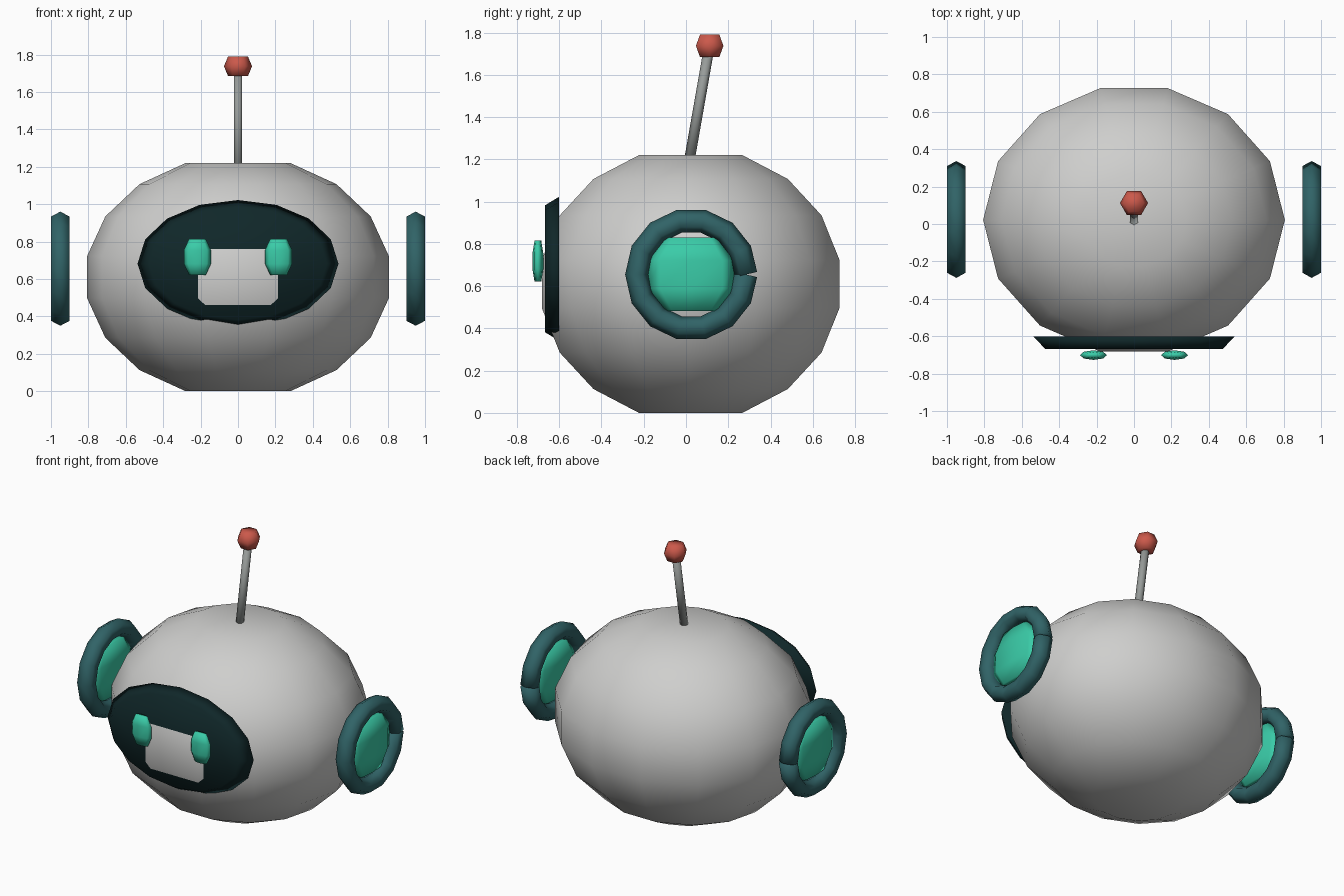
import bpy
import bmesh
from math import sin, cos, pi, tau
from mathutils import Vector

cube = bpy.data.objects.get("Cube")
if cube:
    bpy.data.objects.remove(cube)


def material(name, rgb):
    m = bpy.data.materials.new(name)
    m.use_nodes = True
    m.diffuse_color = (*rgb, 1)
    m.node_tree.nodes["Principled BSDF"].inputs["Base Color"].default_value = (*rgb, 1)
    return m


LIGHT_GREY = material("light grey", (0.62, 0.62, 0.61))
DARK = material("near black teal", (0.005, 0.02, 0.022))
TEAL = material("dark teal", (0.03, 0.125, 0.135))
GREEN = material("mint green", (0.042, 0.6, 0.39))
RED = material("soft red", (0.6, 0.1, 0.07))
STEEL = material("steel grey", (0.31, 0.33, 0.32))


def loft(name, sections, mat):
    """Skin a list of equal-length point loops, with a flat cap at each end."""
    bm = bmesh.new()
    loops = [[bm.verts.new(p) for p in s] for s in sections]
    for a, b in zip(loops, loops[1:]):
        n = len(a)
        for i in range(n):
            j = (i + 1) % n
            bm.faces.new((a[i], a[j], b[j], b[i]))
    bm.faces.new(loops[0])
    bm.faces.new(loops[-1])
    bmesh.ops.recalc_face_normals(bm, faces=bm.faces)
    for f in bm.faces:
        f.smooth = True
    mesh = bpy.data.meshes.new(name)
    bm.to_mesh(mesh)
    bm.free()
    mesh.materials.append(mat)
    obj = bpy.data.objects.new(name, mesh)
    bpy.context.collection.objects.link(obj)
    return obj


def blunt_ball(name, centre, radii, sides, rings, mat):
    """Ellipsoid of a few rings whose poles are cut flat."""
    c = Vector(centre)
    sections = []
    for k in range(1, rings + 1):
        t = pi * k / (rings + 1)
        sections.append([
            c + Vector((radii[0] * sin(t) * cos(tau * i / sides),
                        radii[1] * sin(t) * sin(tau * i / sides),
                        -radii[2] * cos(t)))
            for i in range(sides)])
    return loft(name, sections, mat)


def oval(y, rx, rz, cz, sides=16):
    return [(rx * cos(tau * i / sides), y, cz + rz * sin(tau * i / sides))
            for i in range(sides)]


def ear_ring(name, x, mat, major=0.258, minor=0.055, half_width=0.05, steps=14):
    """Six-sided tube bent round a circle, leaving a small notch at the back."""
    sections = []
    for k in range(steps + 1):
        a = tau * k / steps
        # The two ends are square to their own segment, so they do not quite meet
        tilt = a + (pi / steps if k == 0 else -pi / steps if k == steps else 0)
        loop = []
        for i in range(6):
            u = minor * cos(tau * i / 6)
            w = half_width * sin(tau * i / 6) / sin(pi / 3)
            loop.append((x + w,
                         0.025 + major * cos(a) + u * cos(tilt),
                         0.655 + major * sin(a) + u * sin(tilt)))
        sections.append(loop)
    return loft(name, sections, mat)


# Head and face plate
blunt_ball("head", (0, 0.022, 0.61), (0.819, 0.734, 0.649), 14, 8, LIGHT_GREY)
loft("face_plate", [oval(-0.602, 0.537, 0.34, 0.682),
                    oval(-0.668, 0.475, 0.30, 0.682)], DARK)

# Eyes and ears, mirrored
for side, s in (("left", 1), ("right", -1)):
    blunt_ball(side + "_eye", (s * 0.217, -0.701, 0.718),
               (0.076, 0.027, 0.12), 8, 4, GREEN)
    ear_ring(side + "_ear_ring", s * 0.95, TEAL)
    blunt_ball(side + "_ear_pad", (s * 0.95, 0.025, 0.655),
               (0.045, 0.219, 0.215), 8, 4, GREEN)

# Antenna
base, tip = Vector((0, 0.015, 1.19)), Vector((0, 0.108, 1.72))
turn = (tip - base).to_track_quat("Z", "Y")
loft("antenna_rod",
     [[p + turn @ Vector((0.025 * sin(tau * i / 6), 0.025 * cos(tau * i / 6), 0))
       for i in range(6)] for p in (base, tip)], STEEL)
blunt_ball("antenna_ball", (0, 0.112, 1.737), (0.075, 0.075, 0.075), 6, 3, RED)
